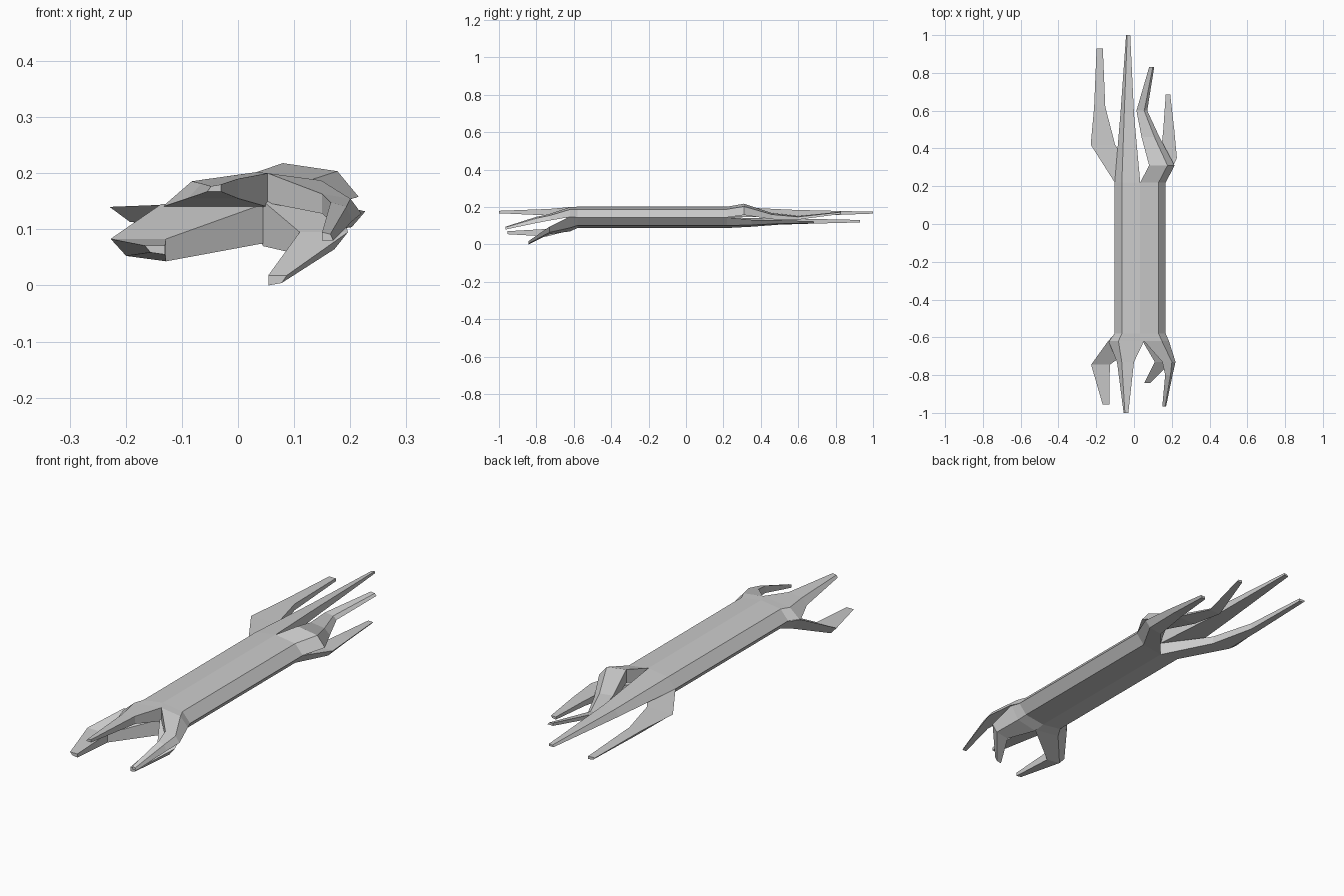
import bpy, bmesh

CX, CZ = 0.033, 0.145          # axis of the trunk
Y_FRONT, Y_BACK = -0.58, 0.22

# quarter of the flattened octagon: axis, top, corner, side
QUARTER = [(0, 0), (0, 1), (0.72, 0.76), (1, 0)]
BODY = [(0, 1), (.72, .76), (1, 0), (.72, -.76), (0, -1), (-.72, -.76), (-1, 0), (-.72, .76)]
RX, RZ = 0.135, 0.057


def loft(name, rings, cap_end):
    bm = bmesh.new()
    loops = [[bm.verts.new(p) for p in ring] for ring in rings]
    n = len(loops[0])
    for a, b in zip(loops, loops[1:]):
        for i in range(n):
            j = (i + 1) % n
            bm.faces.new((a[i], a[j], b[j], b[i]))
    if cap_end:
        bm.faces.new(loops[-1])
    bmesh.ops.recalc_face_normals(bm, faces=bm.faces)
    mesh = bpy.data.meshes.new(name)
    bm.to_mesh(mesh)
    bm.free()
    ob = bpy.data.objects.new(name, mesh)
    bpy.context.collection.objects.link(ob)


def prong(name, sx, sz, y_base, stations):
    """Split quarter of the trunk; stations are (y, x_min, x_max, z_min, z_max)."""
    base = [(CX + sx * u * RX, y_base, CZ + sz * v * RZ) for u, v in QUARTER]
    rings = [base]
    for y, x0, x1, z0, z1 in stations:
        rings.append([((x0 + u * (x1 - x0)) if sx > 0 else (x1 - u * (x1 - x0)), y,
                       (z0 + v * (z1 - z0)) if sz > 0 else (z1 - v * (z1 - z0)))
                      for u, v in QUARTER])
    loft(name, rings, True)


# Trunk
loft("trunk", [[(CX + u * RX, y, CZ + v * RZ) for u, v in BODY] for y in (Y_FRONT, Y_BACK)], False)

# Front prongs
prong("front_top_left_prong", -1, 1, Y_FRONT, [
    (-0.62, -0.135, 0.053, 0.14, 0.20),
    (-0.73, -0.09, 0.0, 0.155, 0.19),
    (-1.0, -0.055, -0.03, 0.167, 0.18)])
prong("front_bottom_left_prong", -1, -1, Y_FRONT, [
    (-0.62, -0.137, 0.045, 0.075, 0.145),
    (-0.745, -0.227, -0.128, 0.043, 0.083),
    (-0.955, -0.166, -0.13, 0.055, 0.071)])
prong("front_top_right_prong", 1, 1, Y_FRONT, [
    (-0.62, 0.053, 0.185, 0.147, 0.20),
    (-0.73, 0.15, 0.22, 0.128, 0.163),
    (-0.80, 0.165, 0.204, 0.115, 0.148),
    (-0.965, 0.15, 0.17, 0.08, 0.095)])
prong("front_bottom_right_prong", 1, -1, Y_FRONT, [
    (-0.62, 0.045, 0.18, 0.07, 0.15),
    (-0.73, 0.11, 0.196, 0.055, 0.095),
    (-0.842, 0.054, 0.087, 0.0, 0.018)])

# Back prongs
prong("back_top_left_prong", -1, 1, Y_BACK, [
    (0.58, -0.072, 0.0, 0.15, 0.185),
    (1.0, -0.042, -0.02, 0.165, 0.175)])
prong("back_bottom_left_prong", -1, -1, Y_BACK, [
    (0.42, -0.229, -0.10, 0.105, 0.14),
    (0.62, -0.211, -0.152, 0.11, 0.138),
    (0.93, -0.198, -0.165, 0.118, 0.131)])
prong("back_top_right_prong", 1, 1, Y_BACK, [
    (0.31, 0.08, 0.215, 0.158, 0.218),
    (0.46, 0.04, 0.135, 0.135, 0.168),
    (0.60, 0.013, 0.07, 0.133, 0.152),
    (0.83, 0.08, 0.107, 0.163, 0.176)])
prong("back_bottom_right_prong", 1, -1, Y_BACK, [
    (0.35, 0.14, 0.227, 0.095, 0.132),
    (0.50, 0.155, 0.213, 0.106, 0.13),
    (0.685, 0.168, 0.192, 0.112, 0.124)])
